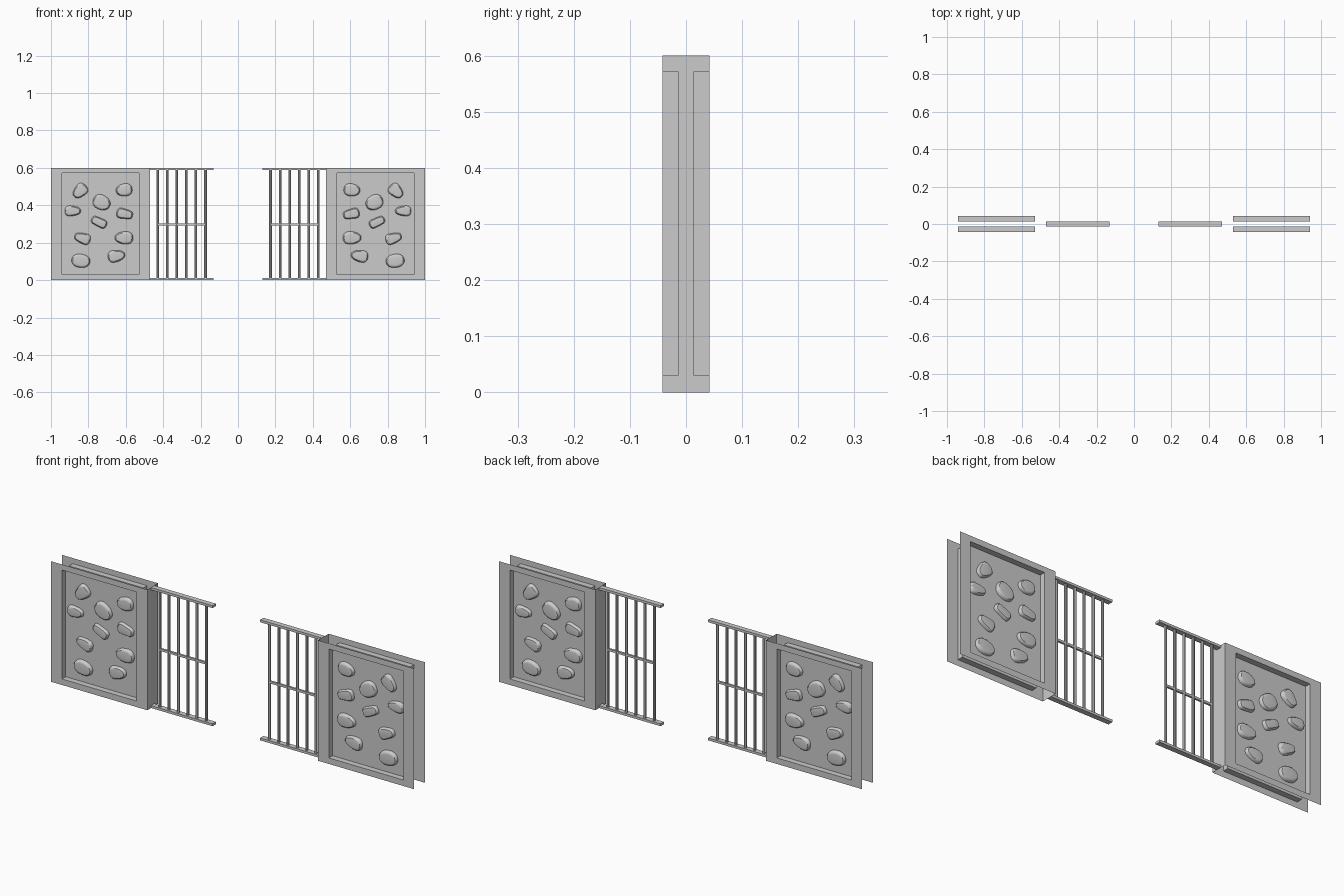
import bpy, bmesh, math
from mathutils import Matrix

if "Cube" in bpy.data.objects:
    bpy.data.objects.remove(bpy.data.objects["Cube"])

H = 0.6                      # overall height
Y_OUT, Y_IN = -0.042, -0.013  # face plate and recessed field
X0, X1 = -1.0, -0.47         # door leaf extent


def finish(name, bm, mirror_y=False, smooth=False):
    """Turn a bmesh into an object mirrored across the centre."""
    me = bpy.data.meshes.new(name)
    bm.to_mesh(me)
    bm.free()
    ob = bpy.data.objects.new(name, me)
    bpy.context.collection.objects.link(ob)
    m = ob.modifiers.new("Mirror", 'MIRROR')
    m.use_axis = (True, mirror_y, False)
    m.use_mirror_merge = False
    if smooth:
        bpy.ops.object.select_all(action='DESELECT')
        ob.select_set(True)
        bpy.context.view_layer.objects.active = ob
        bpy.ops.object.shade_smooth_by_angle(angle=math.radians(40))
    return ob


def rect(bm, x0, x1, z0, z1, y):
    return [bm.verts.new((x, y, z)) for x, z in ((x0, z0), (x1, z0), (x1, z1), (x0, z1))]


def bridge(bm, a, b):
    n = len(a)
    for i in range(n):
        j = (i + 1) % n
        bm.faces.new((a[i], a[j], b[j], b[i]))


def box(bm, x0, x1, y0, y1, z0, z1):
    mat = Matrix.Translation(((x0 + x1) / 2, (y0 + y1) / 2, (z0 + z1) / 2)) @ \
        Matrix.Diagonal((x1 - x0, y1 - y0, z1 - z0, 1))
    bmesh.ops.create_cube(bm, size=1, matrix=mat)


# Face plate: flat border, recess walls and recessed field
bm = bmesh.new()
outer = rect(bm, X0, X1, 0, H, Y_OUT)
rim = rect(bm, -0.94, -0.53, 0.03, 0.572, Y_OUT)
field = rect(bm, -0.94, -0.53, 0.03, 0.572, Y_IN)
bridge(bm, outer, rim)
bridge(bm, rim, field)
bm.faces.new(field)
finish("recessed_panel", bm, mirror_y=True)

# Wall closing the inner end of each leaf
bm = bmesh.new()
bm.faces.new([bm.verts.new(p) for p in
              ((X1, Y_OUT, 0), (X1, -Y_OUT, 0), (X1, -Y_OUT, H), (X1, Y_OUT, H))])
finish("inner_end_wall", bm)

# Raised pebbles: x, z, half width, half height, tilt in degrees
PEBBLES = [
    (-0.845, 0.476, 0.043, 0.032, 45), (-0.609, 0.482, 0.044, 0.029, 8),
    (-0.729, 0.415, 0.048, 0.034, -28), (-0.883, 0.370, 0.043, 0.026, 0),
    (-0.606, 0.354, 0.044, 0.030, -12), (-0.743, 0.310, 0.044, 0.028, -25),
    (-0.832, 0.224, 0.044, 0.029, -18), (-0.610, 0.226, 0.049, 0.030, 0),
    (-0.840, 0.103, 0.050, 0.031, -8), (-0.650, 0.129, 0.046, 0.029, 10),
]
bm = bmesh.new()
N = 20
for k, (cx, cz, w, h, tilt) in enumerate(PEBBLES):
    ca, sa = math.cos(math.radians(tilt)), math.sin(math.radians(tilt))
    rings = []
    for inset, y in ((0, Y_IN), (0.002, -0.023), (0.006, -0.028), (0.012, -0.029)):
        ring = []
        for i in range(N):
            t = 2 * math.pi * i / N
            c, s = math.cos(t), math.sin(t)
            u = (w - inset) * math.copysign(abs(c) ** 0.75, c)
            v = (h - inset) * math.copysign(abs(s) ** 0.75, s)
            v *= 1 + 0.18 * math.sin(c * 2 + k)      # uneven outline
            ring.append(bm.verts.new((cx + u * ca - v * sa, y, cz + u * sa + v * ca)))
        rings.append(ring)
    for a, b in zip(rings, rings[1:]):
        bridge(bm, a, b)
    bm.faces.new(rings[-1])
finish("pebbles", bm, mirror_y=True, smooth=True)

# Grate rails, top and bottom, plus the middle crossbar
bm = bmesh.new()
box(bm, X1, -0.131, -0.013, 0.013, 0, 0.012)
box(bm, X1, -0.131, -0.013, 0.013, H - 0.012, H)
finish("grate_rails", bm)
bm = bmesh.new()
box(bm, -0.43, -0.174, -0.005, 0.005, 0.293, 0.304)
finish("grate_crossbar", bm)

# Upright bars
bm = bmesh.new()
for i in range(6):
    x = -0.430 + i * 0.0512
    bmesh.ops.create_cone(bm, cap_ends=True, segments=8, radius1=0.007, radius2=0.007,
                          depth=H - 0.02, matrix=Matrix.Translation((x, 0, H / 2)))
finish("grate_bars", bm, smooth=True)
